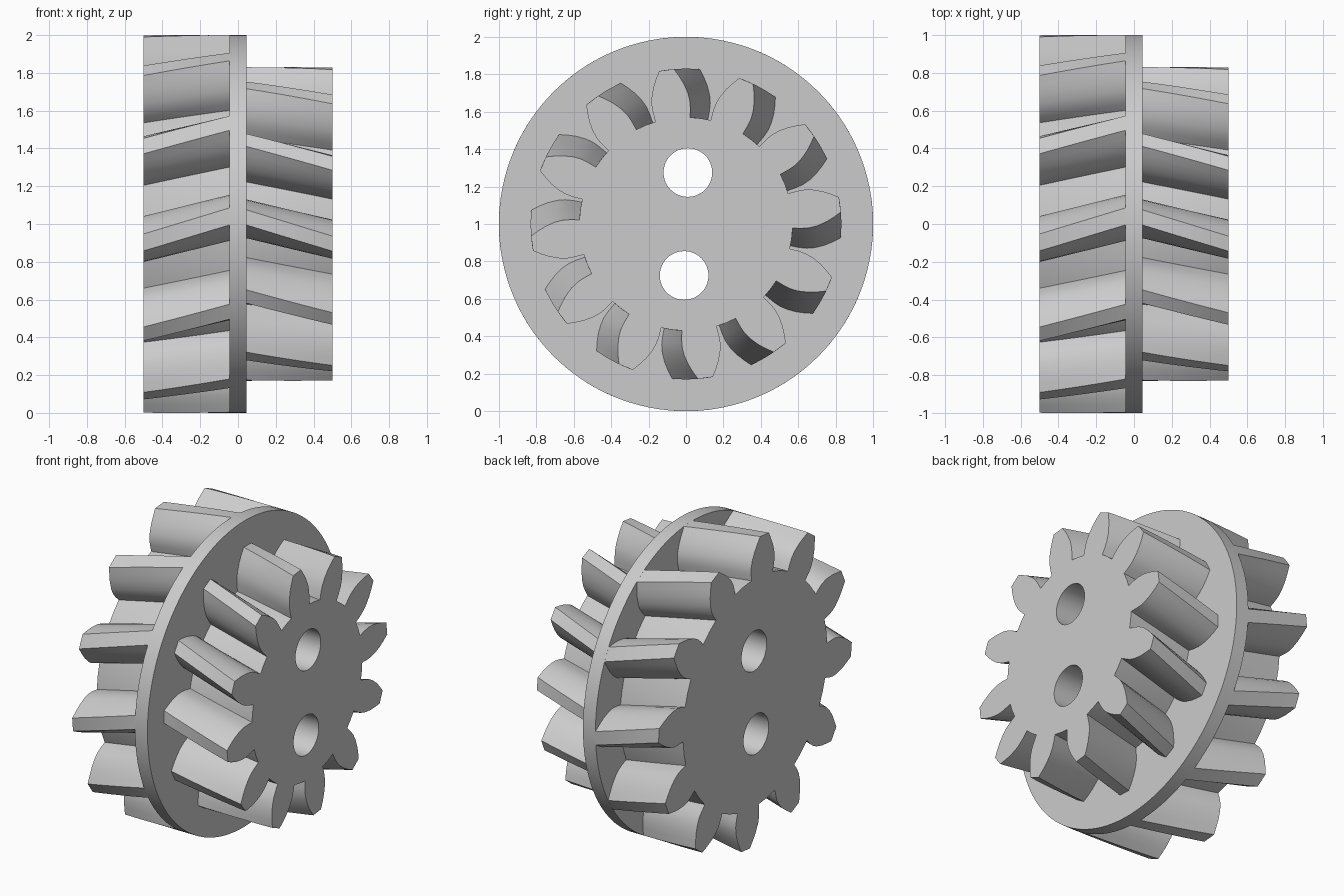
import bpy
import bmesh
from math import sin, cos, pi, radians

TEETH = 12
HALF_DISC = 0.045
END = 0.5
LAYERS = 10

cube = bpy.data.objects.get("Cube")
if cube:
    bpy.data.objects.remove(cube, do_unlink=True)

grey = bpy.data.materials.new("plain_grey")
grey.use_nodes = True
grey.diffuse_color = (0.6, 0.6, 0.6, 1)
grey.node_tree.nodes["Principled BSDF"].inputs["Base Color"].default_value = (0.6, 0.6, 0.6, 1)


def loft(name, rings):
    """Skin a list of closed rings and cap both ends."""
    bm = bmesh.new()
    rows = [[bm.verts.new(p) for p in ring] for ring in rings]
    n = len(rows[0])
    for a, b in zip(rows, rows[1:]):
        for i in range(n):
            j = (i + 1) % n
            bm.faces.new((a[i], a[j], b[j], b[i]))
    bm.faces.new(rows[0])
    bm.faces.new(rows[-1])
    bmesh.ops.recalc_face_normals(bm, faces=bm.faces[:])
    mesh = bpy.data.meshes.new(name)
    bm.to_mesh(mesh)
    bm.free()
    mesh.materials.append(grey)
    obj = bpy.data.objects.new(name, mesh)
    bpy.context.collection.objects.link(obj)
    return obj


def ring(x, polar, turn=0.0, y=0.0, z=1.0):
    return [(x, y + r * sin(a + turn), z + r * cos(a + turn)) for r, a in polar]


def circle(radius, count):
    return [(radius, 2 * pi * i / count) for i in range(count)]


def gear_outline(flank):
    """Repeat one leaf-shaped tooth, given as (radius, half width)."""
    pitch = 2 * pi / TEETH
    points = []
    for k in range(TEETH):
        c = k * pitch
        points += [(r, c - w / r) for r, w in flank]
        points += [(r, c + w / r) for r, w in reversed(flank)]
        points.append((flank[0][0], c + pitch / 2))
    return points


def helical_gear(name, side, flank, start, stop):
    outline = gear_outline(flank)
    rings = []
    for i in range(LAYERS + 1):
        t = i / LAYERS
        x = side * (HALF_DISC + t * (END - HALF_DISC))
        rings.append(ring(x, outline, radians(start + t * (stop - start))))
    return loft(name, rings)


# Two helical gears on either side of a round plate
small_flank = [(0.57, 0.094), (0.62, 0.101), (0.66, 0.103), (0.70, 0.098),
               (0.75, 0.082), (0.79, 0.063), (0.83, 0.04)]
large_flank = [(0.745, 0.11), (0.79, 0.119), (0.83, 0.122), (0.87, 0.115),
               (0.92, 0.095), (0.96, 0.071), (1.0, 0.045)]
parts = [
    helical_gear("small_gear", 1, small_flank, 2.4, -7.2),
    helical_gear("large_gear", -1, large_flank, 2.3, -5.6),
    loft("divider_disc", [ring(x, circle(1.0, 128)) for x in (-HALF_DISC, HALF_DISC)]),
]

# Two round holes through everything
for sign in (1, -1):
    cutter = loft("hole_cutter", [ring(x, circle(0.13, 48), 0, sign * 0.01, 1 + sign * 0.275)
                                  for x in (-1, 1)])
    cutter.hide_render = True
    for part in parts:
        cut = part.modifiers.new("hole", "BOOLEAN")
        cut.operation = "DIFFERENCE"
        cut.solver = "EXACT"
        cut.object = cutter
        bpy.context.view_layer.objects.active = part
        bpy.ops.object.modifier_apply(modifier=cut.name)
    bpy.data.objects.remove(cutter, do_unlink=True)

# Smooth curved faces, keep edges sharp
bpy.ops.object.select_all(action="DESELECT")
for part in parts:
    part.select_set(True)
bpy.context.view_layer.objects.active = parts[0]
bpy.ops.object.shade_smooth_by_angle(angle=radians(25))
